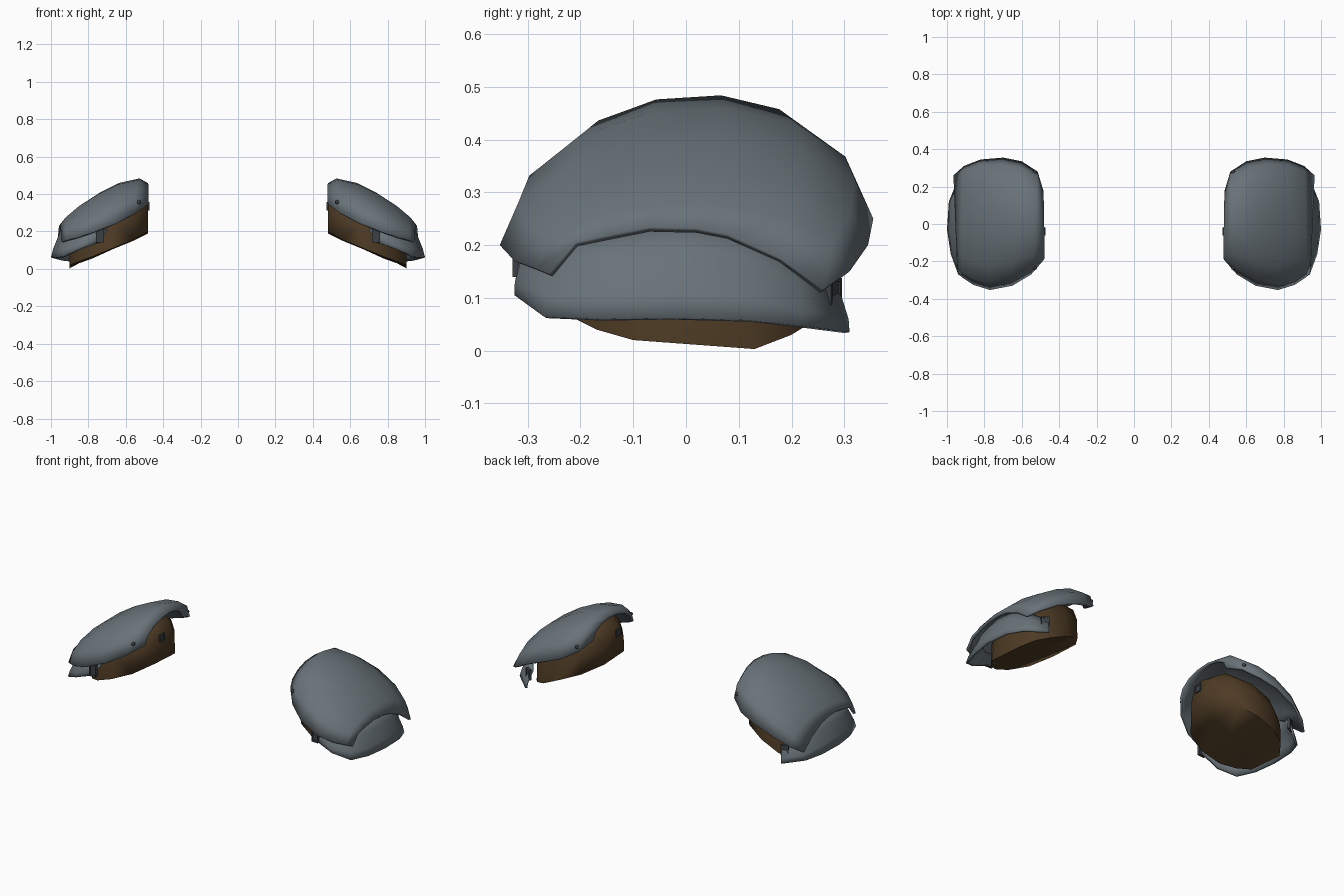
import bpy, bmesh, math
from mathutils import Vector

if "Cube" in bpy.data.objects:
    bpy.data.objects.remove(bpy.data.objects["Cube"], do_unlink=True)


def material(name, color):
    m = bpy.data.materials.new(name)
    m.use_nodes = True
    m.diffuse_color = (*color, 1)
    bsdf = next(n for n in m.node_tree.nodes if n.type == 'BSDF_PRINCIPLED')
    bsdf.inputs["Base Color"].default_value = (*color, 1)
    return m


steel = material("blue_grey_steel", (0.14, 0.17, 0.19))
leather = material("brown_leather", (0.075, 0.043, 0.018))
dark = material("dark_metal", (0.045, 0.053, 0.06))


def finish(bm, name, mat, thickness=0, angle=50):
    """Turn a bmesh for the left side into a mirrored, smooth shaded object."""
    mesh = bpy.data.meshes.new(name)
    bm.to_mesh(mesh)
    bm.free()
    mesh.materials.append(mat)
    ob = bpy.data.objects.new(name, mesh)
    bpy.context.collection.objects.link(ob)
    bpy.ops.object.select_all(action='DESELECT')
    ob.select_set(True)
    bpy.context.view_layer.objects.active = ob
    bpy.ops.object.shade_smooth_by_angle(angle=math.radians(angle))
    if thickness:
        sol = ob.modifiers.new("thickness", 'SOLIDIFY')
        sol.thickness = thickness
        sol.offset = -1
    ob.modifiers.new("pair", 'MIRROR')
    return ob


def grid(rows, closed=False):
    """Skin rows of points, with normals facing up and out."""
    bm = bmesh.new()
    vs = [[bm.verts.new(p) for p in row] for row in rows]
    for a, b in zip(vs, vs[1:]):
        for i in range(len(a) - 1):
            bm.faces.new((a[i], a[i + 1], b[i + 1], b[i]))
    bmesh.ops.remove_doubles(bm, verts=bm.verts, dist=0.0005)
    if closed:
        bmesh.ops.holes_fill(bm, edges=bm.edges)
    bmesh.ops.recalc_face_normals(bm, faces=bm.faces)
    out = Vector((0.6, 0, 1))
    if not closed and sum(f.normal.dot(out) * f.calc_area() for f in bm.faces) < 0:
        bmesh.ops.reverse_faces(bm, faces=bm.faces)
    return bm


def arch(ridge, front, back, power=1.0, segments=7):
    """Arched section from the front foot over the ridge to the back foot."""
    front, back = Vector(front), Vector(back)
    mid = (front + back) / 2
    top = Vector((ridge[0], mid.y, ridge[1]))
    peak = math.sin(math.pi * (segments // 2) / segments)
    pts = []
    for i in range(segments + 1):
        a = math.pi * i / segments
        c = abs(math.cos(a)) ** power
        s = min(1, abs(math.sin(a)) / peak) ** power
        foot = front if i * 2 <= segments else back
        pts.append(mid + (foot - mid) * c + (top - mid) * s)
    return pts


# Upper shoulder plate: ridge (x, z), front foot, back foot, then the outer hem
upper = [
    ((.48, .455), (.48, -.19, .345), (.485, .18, .37)),
    ((.53, .48), (.55, -.27, .295), (.515, .28, .33)),
    ((.64, .455), (.65, -.33, .245), (.60, .335, .285)),
    ((.75, .40), (.77, -.353, .20), (.70, .355, .25)),
    ((.85, .335), (.86, -.325, .17), (.82, .345, .20)),
    ((.92, .275), (.92, -.285, .155), (.91, .31, .15)),
]
hem = [(-.26, .145), (-.21, .205), (-.14, .22), (-.07, .234),
       (.02, .232), (.08, .22), (.18, .175), (.26, .115)]
rows = [arch(*s) for s in upper] + [[(.955 + y * .04, y, z) for y, z in hem]]
finish(grid(rows), "upper_plate", steel, 0.014)

# Lower flared plate: upper row tucked under, lower row is the rim
tucked = [(.70, -.30, .215), (.80, -.295, .20), (.88, -.22, .22), (.91, -.13, .235),
          (.92, 0, .25), (.91, .12, .23), (.89, .20, .18), (.83, .275, .135)]
rim = [(.74, -.31, .14), (.85, -.325, .105), (.94, -.27, .065), (.98, -.16, .06),
       (1.0, -.03, .062), (.99, .12, .058), (.95, .22, .047), (.85, .31, .035)]
rows = []
for t in (0, .35, .75, 1):
    row = []
    for a, b in zip(tucked, rim):
        p = Vector(a).lerp(Vector(b), t)
        away = Vector((p.x - .72, p.y, 0)).normalized()
        row.append(p + away * 0.04 * t * (1 - t))
    rows.append(row)
finish(grid(rows), "lower_plate", steel, 0.012)

# Leather padding: a closed cushion under the plates
padding = [
    ((.48, .37), (.48, -.10, .20), (.48, .09, .19)),
    ((.55, .41), (.56, -.20, .155), (.56, .20, .15)),
    ((.66, .40), (.67, -.24, .11), (.67, .24, .105)),
    ((.78, .35), (.78, -.22, .065), (.78, .24, .055)),
    ((.86, .28), (.85, -.17, .04), (.85, .20, .03)),
    ((.90, .16), (.90, -.10, .02), (.90, .13, .003)),
]
rows = []
for s in padding:
    section = arch(*s, power=.75, segments=8)
    rows.append(section + [(section[0] + section[-1]) / 2, section[0]])
finish(grid(rows, closed=True), "leather_padding", leather, angle=75)


def box(bm, centre, size, tilt=0):
    made = bmesh.ops.create_cube(bm, size=1)["verts"]
    bmesh.ops.scale(bm, vec=size, verts=made)
    ca, sa = math.cos(tilt), math.sin(tilt)
    for v in made:
        x, y, z = v.co
        v.co = Vector(centre) + Vector((x * ca - y * sa, x * sa + y * ca, z))


# Strap buckles on the lower plate ends and the padding: a tongue in a frame
for name, c, tilt, h in (("front_buckle", (.738, -.320, .178), -.05, .034),
                         ("back_buckle", (.85, .278, .108), -.5, .026),
                         ("inner_buckle", (.481, -.04, .335), math.pi / 2, .018)):
    bm = bmesh.new()
    box(bm, c, (.03, .01, h * 1.8), tilt)
    for side in (-1, 1):
        along = Vector((math.cos(tilt), math.sin(tilt), 0)) * .018 * side
        box(bm, Vector(c) + along, (.008, .016, h * 2), tilt)
        box(bm, Vector(c) + Vector((0, 0, h * side)), (.044, .016, .008), tilt)
    finish(bm, name, dark, angle=30)

# Rivets near the inner corners of the upper plate
for name, c in (("front_rivet", (.53, -.235, .357)), ("back_rivet", (.53, .277, .355))):
    bm = bmesh.new()
    bmesh.ops.create_uvsphere(bm, u_segments=8, v_segments=6, radius=.011)
    bmesh.ops.translate(bm, vec=c, verts=bm.verts)
    finish(bm, name, dark)
